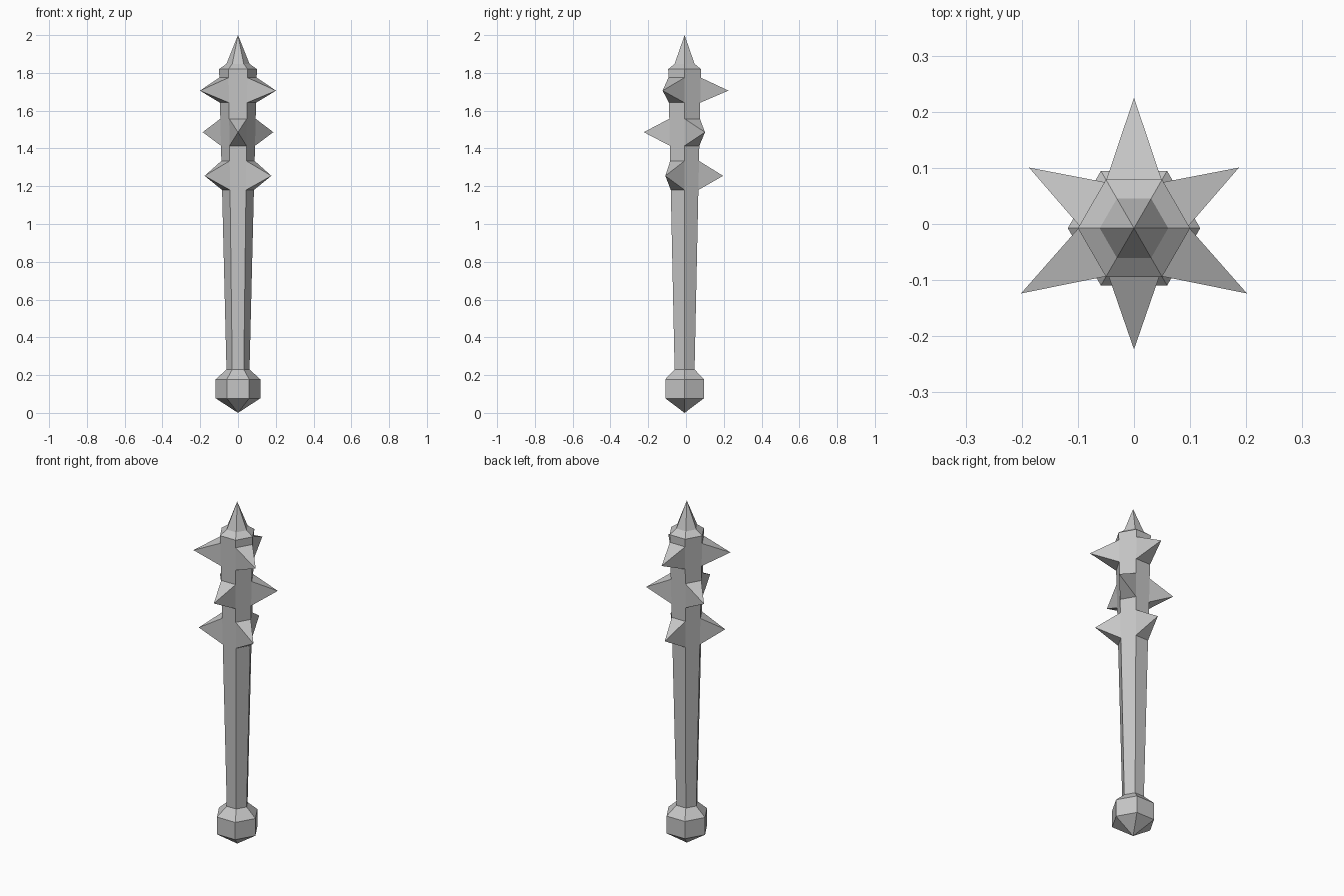
import bpy, bmesh
from math import cos, sin, pi
from mathutils import Vector

cube = bpy.data.objects.get("Cube")
if cube:
    bpy.data.objects.remove(cube, do_unlink=True)

SIDES = 6
AXIS_Y = -0.0075  # the shaft sits slightly forward of centre

metal = bpy.data.materials.new("grey_metal")
metal.use_nodes = True
metal.diffuse_color = (0.56, 0.56, 0.56, 1)
metal.node_tree.nodes["Principled BSDF"].inputs["Base Color"].default_value = metal.diffuse_color


def loft(name, profile, spikes=()):
    """Hexagonal loft through (radius, z); zero radius makes a point.
    spikes: (band index, first side, reach, tip z) on every other side."""
    bm = bmesh.new()
    rings = []
    for r, z in profile:
        count = SIDES if r else 1
        rings.append([bm.verts.new((r * cos(2 * pi * k / SIDES),
                                    AXIS_Y + r * sin(2 * pi * k / SIDES), z))
                      for k in range(count)])
    bands = []
    for low, high in zip(rings, rings[1:]):
        band = []
        for k in range(SIDES):
            n = k + 1
            corners = [low[k % len(low)], low[n % len(low)],
                       high[n % len(high)], high[k % len(high)]]
            band.append(bm.faces.new(list(dict.fromkeys(corners))))
        bands.append(band)
    # Pull the middle of alternate sides out into four-sided spikes
    for band, first, reach, z in spikes:
        for k in range(first, SIDES, 2):
            tip = bmesh.ops.poke(bm, faces=[bands[band][k]])["verts"][0]
            a = 2 * pi * (k + 0.5) / SIDES
            tip.co = Vector((reach * cos(a), AXIS_Y + reach * sin(a), z))
    bmesh.ops.recalc_face_normals(bm, faces=bm.faces)
    mesh = bpy.data.meshes.new(name)
    bm.to_mesh(mesh)
    bm.free()
    mesh.materials.append(metal)
    obj = bpy.data.objects.new(name, mesh)
    bpy.context.collection.objects.link(obj)
    return obj


def shaft_radius(z):
    return 0.061 + (0.1 - 0.061) * (z - 0.23) / (1.82 - 0.23)


# Pommel with a pointed base
loft("pommel", [(0, 0), (0.118, 0.077), (0.118, 0.178), (0.061, 0.23)])

# Tapered shaft with three staggered rows of spikes
levels = [0.23, 1.18, 1.334, 1.414, 1.557, 1.642, 1.775, 1.82]
loft("spiked_shaft", [(shaft_radius(z), z) for z in levels],
     spikes=[(1, 1, 0.204, 1.255), (3, 0, 0.216, 1.486), (5, 1, 0.2325, 1.706)])

# Shoulder and top point
loft("top_spike", [(0.1, 1.82), (0.061, 1.848), (0, 2.0)])
